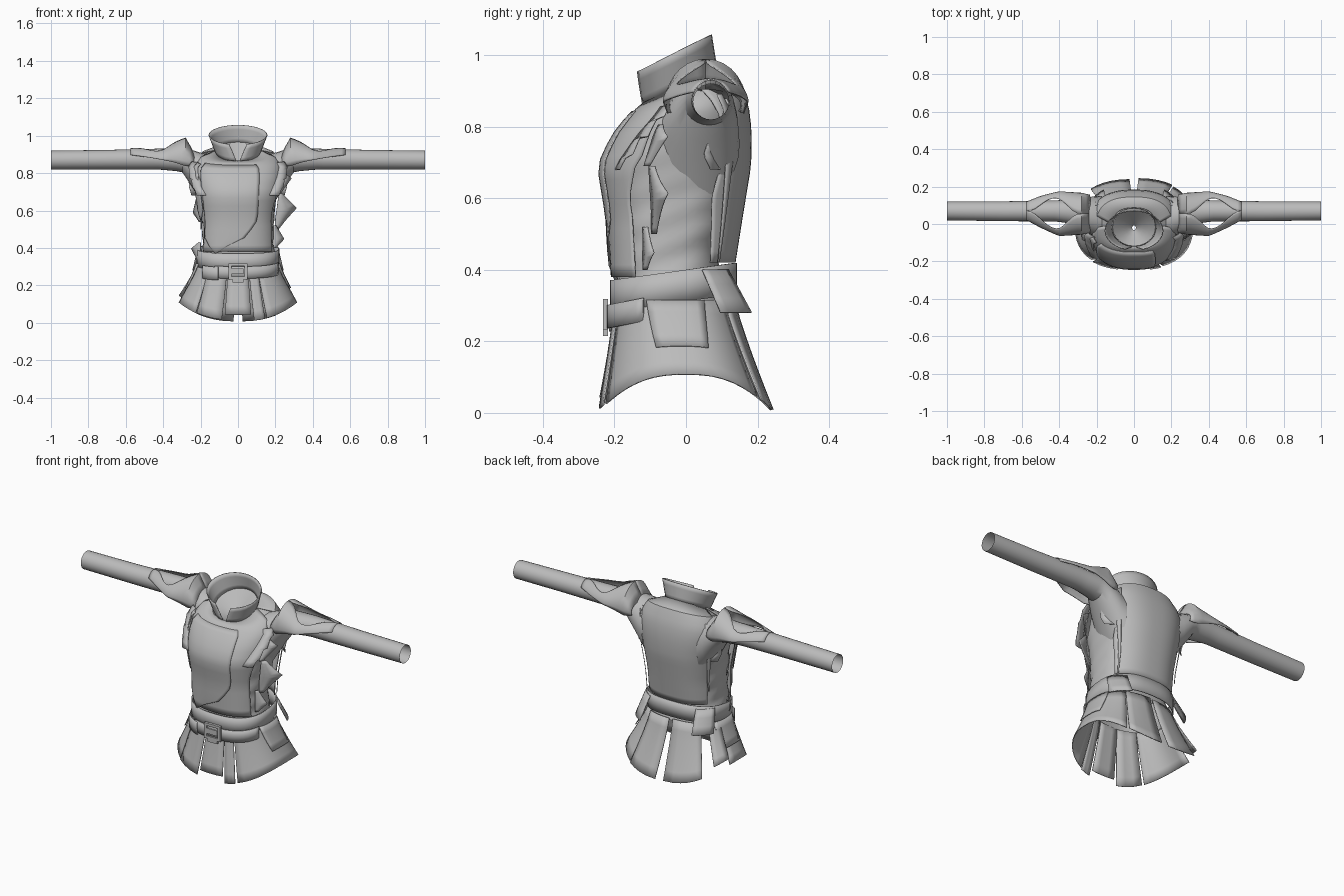
import bpy, bmesh, math
from math import sin, cos, pi, radians
from mathutils import Vector

cube = bpy.data.objects.get("Cube")
if cube:
    bpy.data.objects.remove(cube)

grey = bpy.data.materials.new("plain grey")
grey.use_nodes = True
grey.diffuse_color = (0.5, 0.5, 0.5, 1)
grey.node_tree.nodes["Principled BSDF"].inputs["Base Color"].default_value = (0.5, 0.5, 0.5, 1)


def finish(name, bm, thick=0.0, angle=35):
    mesh = bpy.data.meshes.new(name)
    bmesh.ops.recalc_face_normals(bm, faces=bm.faces)
    bm.to_mesh(mesh)
    bm.free()
    ob = bpy.data.objects.new(name, mesh)
    bpy.context.collection.objects.link(ob)
    mesh.materials.append(grey)
    if thick:
        mod = ob.modifiers.new("cloth thickness", "SOLIDIFY")
        mod.thickness = thick
        mod.offset = 0
    bpy.ops.object.select_all(action="DESELECT")
    ob.select_set(True)
    bpy.context.view_layer.objects.active = ob
    bpy.ops.object.shade_smooth_by_angle(angle=radians(angle))


def sheet(name, func, nu, nv, thick=0.0, closed=False):
    """Surface from func(u, v), both 0..1; closed joins the u ends."""
    bm = bmesh.new()
    cols = nu if closed else nu + 1
    rows = [[bm.verts.new(func(i / nu, j / nv)) for i in range(cols)] for j in range(nv + 1)]
    for a, b in zip(rows, rows[1:]):
        for i in range(nu):
            k = (i + 1) % cols
            bm.faces.new((a[i], a[k], b[k], b[i]))
    finish(name, bm, thick)


def interp(table, t):
    """Linear lookup in rows whose first item is the key."""
    if t <= table[0][0]:
        return table[0][1:]
    for a, b in zip(table, table[1:]):
        if t <= b[0]:
            f = (t - a[0]) / (b[0] - a[0])
            return [p + (q - p) * f for p, q in zip(a[1:], b[1:])]
    return table[-1][1:]


def ring(deg, z, hx, front, back, tilt=0.0, out=0.0, power=0.8):
    """Point on a squarish oval; 0 degrees faces front, 90 is the left side."""
    s, c = sin(radians(deg)), cos(radians(deg))
    mid = (front + back) / 2
    half = (back - front) / 2 + out
    x = math.copysign(abs(s) ** power, s) * (hx + out)
    y = mid - math.copysign(abs(c) ** power, c) * half
    return Vector((x, y, z + tilt * y))


# Vest rings: height, half width, front, back, tilt
BODY = [(0.36, 0.205, -0.205, 0.125, 0), (0.55, 0.205, -0.215, 0.155, 0),
        (0.69, 0.225, -0.238, 0.178, 0), (0.78, 0.238, -0.20, 0.18, 0.03),
        (0.85, 0.235, -0.155, 0.17, 0.12), (0.895, 0.195, -0.135, 0.14, 0.32),
        (0.925, 0.115, -0.118, 0.085, 0.5)]
# Tighter shirt rings worn underneath
SHIRT = [(0.30, 0.205, -0.185, 0.12, 0), (0.43, 0.188, -0.195, 0.09, 0),
         (0.60, 0.195, -0.20, 0.13, 0), (0.72, 0.21, -0.215, 0.155, 0),
         (0.85, 0.222, -0.145, 0.155, 0.12), (0.89, 0.185, -0.125, 0.13, 0.32),
         (0.92, 0.11, -0.112, 0.08, 0.5)]


def body(deg, z, out=0.0):
    return ring(deg, z, *interp(BODY, z), out=out)


def patch(name, left, right, out, z0, z1, nu=16, nv=12, thick=0.004):
    """Layer over the body between two edges given as (height, degrees)."""
    def f(u, v):
        z = z0 + (z1 - z0) * v
        a, b = interp(left, z)[0], interp(right, z)[0]
        return body(a + (b - a) * u, z, out)
    sheet(name, f, nu, nv, thick)


def shirt(u, v):
    z = 0.30 + 0.62 * v
    crease = 0.004 * sin(z * 70 + 3 * sin(4 * pi * u))
    return ring(360 * u, z, *interp(SHIRT, z), out=crease * (1 - v))


# Shirt and the vest layers over it
sheet("shirt", shirt, 40, 30, closed=True)
patch("vest_front", [(0.38, -60), (0.6, -54), (0.72, -68), (0.84, -66), (0.92, -95)],
      [(0.38, 58), (0.6, 54), (0.72, 66), (0.84, 66), (0.92, 95)], 0.002, 0.38, 0.925, 28, 16)
patch("vest_overlap", [(0.37, -30), (0.45, -52), (0.84, -50)],
      [(0.37, -28), (0.45, 5), (0.55, 24), (0.87, 22)], 0.009, 0.37, 0.88)
patch("vest_back", [(0.42, 122), (0.6, 116), (0.75, 126), (0.84, 114), (0.92, 95)],
      [(0.42, 238), (0.6, 244), (0.75, 234), (0.84, 246), (0.92, 265)], 0.002, 0.42, 0.925, 28, 16)
patch("front_strip", [(0.55, -64), (0.6, -70), (0.86, -68)],
      [(0.55, -60), (0.6, -52), (0.86, -56)], 0.014, 0.55, 0.87, 4)


# Flared collar, open at the throat, and the lining inside it
def collar(u, v):
    gap = 4 + 14 * v
    return ring(gap + (360 - 2 * gap) * u, 0.92 + 0.102 * v, 0.118 + 0.037 * v,
                -0.12 - 0.02 * v, 0.085 - 0.015 * v, 0.5, power=1)


sheet("collar", collar, 28, 4, 0.005)
sheet("neck_lining", lambda u, v: ring(360 * u, 0.925 - 0.06 * v, 0.115 - 0.105 * v,
      -0.118 + 0.085 * v, 0.083 - 0.09 * v, 0.5, power=1), 20, 3, closed=True)

# Sleeve rings: distance from centre, y centre, z centre, y radius, z radius
SLEEVE = [(0.17, 0.03, 0.75, 0.12, 0.15), (0.235, 0.045, 0.815, 0.10, 0.105),
          (0.30, 0.065, 0.868, 0.068, 0.06), (0.42, 0.07, 0.875, 0.056, 0.056),
          (0.70, 0.068, 0.872, 0.053, 0.052), (1.0, 0.07, 0.87, 0.05, 0.05)]
# Shoulder flap rings, in the same order
FLAP = [(0.235, 0.055, 0.86, 0.10, 0.045), (0.28, 0.055, 0.87, 0.11, 0.118),
        (0.40, 0.055, 0.87, 0.118, 0.072), (0.50, 0.065, 0.873, 0.085, 0.062),
        (0.575, 0.07, 0.875, 0.052, 0.056)]


def tube(table, side, x, deg):
    cy, cz, ry, rz = interp(table, x)
    a = radians(deg)
    return Vector((side * x, cy + sin(a) * ry, cz + cos(a) * rz))


for side, word in ((1, "left"), (-1, "right")):
    sheet(word + "_sleeve",
          lambda u, v: tube(SLEEVE, side, 0.17 + 0.83 * v, 360 * u), 24, 26, closed=True)
    for turn, end in ((-1, "front"), (1, "back")):
        # Shoulder flap halves, parted along the top of the sleeve
        def flap(u, v):
            top = 48 * sin(pi * max(0, v - 0.16) / 0.84) ** 2
            low = 112 - 45 * v
            return tube(FLAP, side, 0.235 + 0.34 * v, turn * (top + (low - top) * u))
        sheet(f"{word}_shoulder_flap_{end}", flap, 8, 15, 0.004)

        # Ragged folds around the armhole
        def fold(u, v):
            deg = 42 + 24 * v if turn < 0 else 122 - 6 * sin(v * 6)
            p = body(side * (deg - turn * 13 * u), 0.68 + 0.19 * v, 0.006 + 0.03 * u)
            p.z += 0.012 * sin(v * 19) * u
            return p
        sheet(f"{word}_armhole_fold_{end}", fold, 2, 7, 0.003)

# Torn flaps standing off the sides: angle, bottom, top, reach, height of the point
TORN = [("left_torn_flap", 74, 0.50, 0.69, 0.10, 0.6), ("left_waist_tear", 66, 0.40, 0.52, 0.045, 0.4),
        ("left_underarm_tear", 70, 0.69, 0.81, 0.05, 0.7), ("right_torn_flap", -78, 0.54, 0.66, 0.03, 0.4),
        ("right_waist_tear", -75, 0.32, 0.43, 0.045, 0.7)]
for name, deg, z0, z1, reach, tip in TORN:
    def torn(u, v):
        jag = v / tip if v < tip else (1 - v) / (1 - tip)
        turn = math.copysign(14 * u * (0.4 + 0.6 * jag), deg)
        return body(deg + turn, z0 + (z1 - z0) * v, reach * u * (0.15 + 0.85 * jag))
    sheet(name, torn, 2, 10, 0.003)

# Loose strips hanging along the edges of the back
for deg, low in ((126, 0.42), (-122, 0.50)):
    word = "left" if deg > 0 else "right"
    patch(word + "_back_strip", [(low, deg + 2), (0.86, deg - 4)], [(low, deg + 4), (0.86, deg + 6)],
          0.014, low, 0.86, 2, 8, 0.003)


# Skirt panels with slits, lower at front and back, with a gap on the right hip
def skirt(deg, v, hem, out=0.0):
    low = 0.008 + 0.10 * sin(radians(deg)) ** 2 + hem
    w = v ** 1.15
    return ring(deg, 0.315 + (low - 0.315) * v, 0.215 + 0.10 * w,
                -0.195 - 0.045 * w, 0.13 + 0.108 * w, out=out)


PANELS = [(-10, 10, 0.035), (10, 23, 0.0), (23, 144, 0.0), (144, 179, 0.0),
          (181, 224, 0.0), (236, 260, 0.04), (260, 320, 0.0), (320, 350, 0.005)]
for n, (a, b, hem) in enumerate(PANELS):
    def panel(u, v):
        cut = 0.2 + 1.1 * v
        return skirt(a + cut + (b - a - 2 * cut) * u, v, hem, 0.005 * (n % 2))
    sheet(f"skirt_panel_{n + 1}", panel, max(3, (b - a) // 8), 6, 0.005)

for side, word in ((1, "left"), (-1, "right")):
    # Hip patches lying on the skirt
    sheet(word + "_hip_patch", lambda u, v: skirt(
        side * (68 + 8 * v + (46 - 16 * v) * u), 0.62 * v, 0.0, 0.009), 6, 4, 0.004)
    # Short tails flaring out under the belt
    sheet(word + "_belt_tail", lambda u, v: ring(
        side * (112 + 34 * u), 0.40 - 0.12 * v, 0.215 + 0.03 * v, -0.2, 0.13 + 0.07 * v,
        out=0.012), 5, 3, 0.005)


# Belt and the lower front straps
def band(name, a, b, z0, z1, out, tilt):
    full = b - a == 360
    sheet(name, lambda u, v: ring(a + (b - a) * u, z0 + (z1 - z0) * v, 0.208,
          -0.20, 0.13, tilt, out), 40 if full else 14, 2, 0.006, full)


band("belt", 0, 360, 0.312, 0.40, 0.010, 0.14)
band("front_strap", -28, 68, 0.28, 0.345, 0.020, 0.2)
band("strap_end", -50, -22, 0.27, 0.34, 0.024, 0.2)


# Buckle made from four bars and a tongue
def bar(name, x, z, w, h):
    bm = bmesh.new()
    bmesh.ops.create_cube(bm, size=1)
    for v in bm.verts:
        v.co = Vector((x + v.co.x * w, -0.225 + v.co.y * 0.014, z + v.co.z * h))
    finish(name, bm)


for s, word in ((-1, "right"), (1, "left")):
    bar(word + "_buckle_side", s * 0.042, 0.275, 0.016, 0.085)
    bar(("upper" if s > 0 else "lower") + "_buckle_bar", 0, 0.275 + s * 0.036, 0.10, 0.014)
bar("buckle_tongue", -0.005, 0.275, 0.07, 0.03)
bar("hanging_strap_tip", 0.0, 0.23, 0.06, 0.03)
